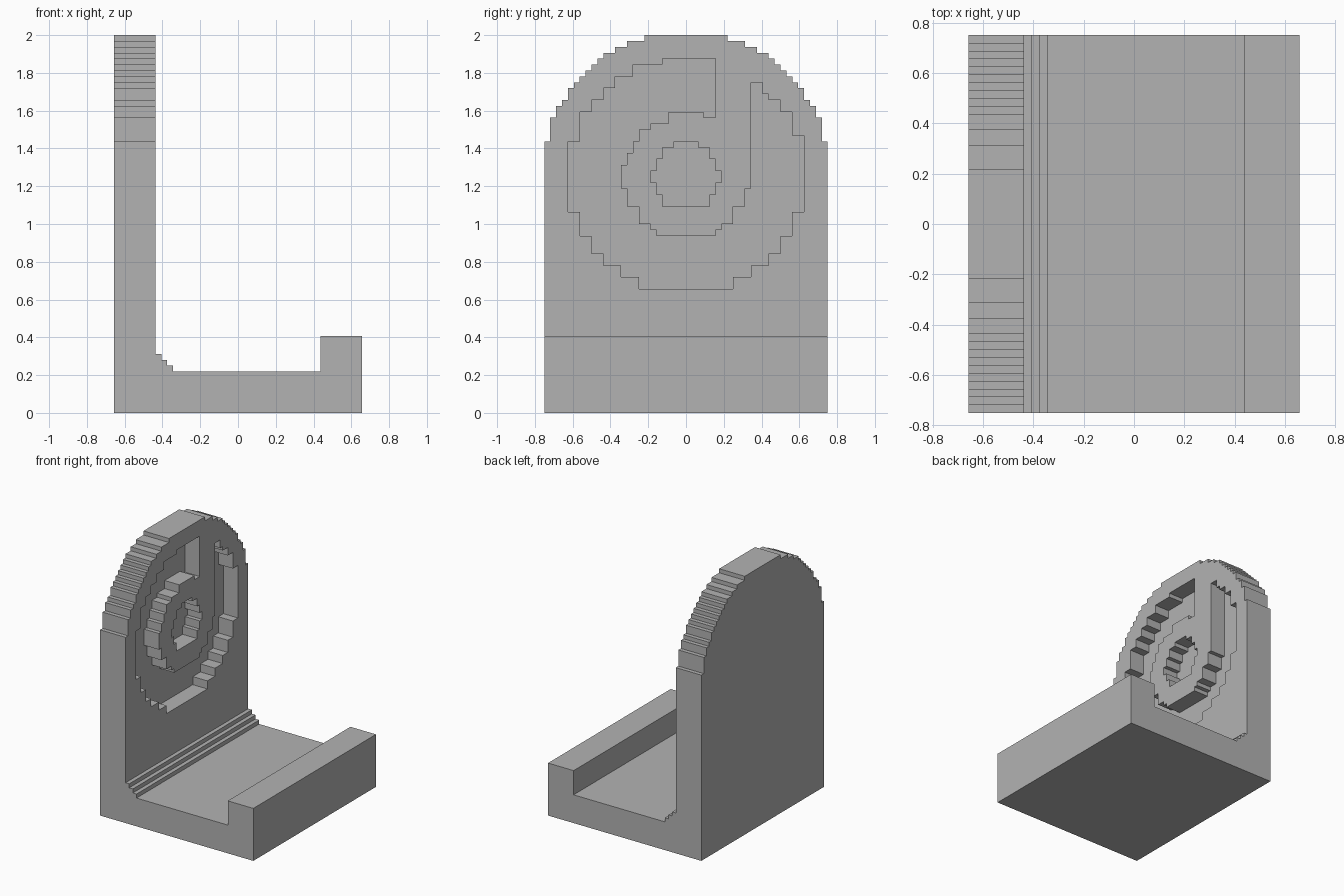
import bpy
import bmesh
from mathutils import Vector

UNIT = 1 / 32  # size of one stair step

if "Cube" in bpy.data.objects:
    bpy.data.objects.remove(bpy.data.objects["Cube"], do_unlink=True)

grey = bpy.data.materials.new("plain grey")
grey.use_nodes = True
colour = (0.45, 0.45, 0.45, 1)
grey.diffuse_color = colour
grey.node_tree.nodes["Principled BSDF"].inputs["Base Color"].default_value = colour


def flip(half):
    """Mirror a half outline that starts and ends with a sideways value."""
    return [-v if i % 2 == 0 else v for i, v in enumerate(reversed(half))]


def mirrored(bottom, half, top):
    return [bottom] + half + [top] + flip(half)


def stepped_prism(name, steps, axis, start, end):
    """Extrude a stepped outline; steps alternate height and sideways values."""
    bm = bmesh.new()
    verts = []
    for i, value in enumerate(steps):
        following = steps[(i + 1) % len(steps)]
        height, side = (value, following) if i % 2 == 0 else (following, value)
        point = (start, side, height) if axis == "x" else (side, start, height)
        verts.append(bm.verts.new(Vector(point) * UNIT))
    face = bm.faces.new(verts)
    made = bmesh.ops.extrude_face_region(bm, geom=[face])["geom"]
    offset = Vector((1, 0, 0) if axis == "x" else (0, 1, 0)) * (end - start) * UNIT
    moved = [g for g in made if isinstance(g, bmesh.types.BMVert)]
    bmesh.ops.translate(bm, verts=moved, vec=offset)
    bmesh.ops.recalc_face_normals(bm, faces=bm.faces)
    mesh = bpy.data.meshes.new(name)
    bm.to_mesh(mesh)
    bm.free()
    mesh.materials.append(grey)
    obj = bpy.data.objects.new(name, mesh)
    bpy.context.collection.objects.link(obj)
    return obj


def combine(target, cutter, operation):
    """Apply a boolean and discard the cutter."""
    cutter.hide_render = True
    mod = target.modifiers.new(operation.lower(), "BOOLEAN")
    mod.operation = operation
    mod.solver = "EXACT"
    mod.object = cutter
    bpy.context.view_layer.objects.active = target
    bpy.ops.object.modifier_apply(modifier=mod.name)
    bpy.data.objects.remove(cutter, do_unlink=True)


# Bracket: wall, stepped fillet, floor and raised lip
bracket = stepped_prism(
    "bracket",
    [0, 21, 13, 14, 7, -11, 8, -12, 9, -13, 10, -14, 70, -21],
    "y", -30, 30)

# Rounded top of the wall, also trimming the sides
arch_half = [24, 46, 23, 50, 22, 52, 21, 53, 20, 55, 19, 56, 18, 57, 17, 58,
             16, 59, 15, 60, 14, 61, 12, 62, 10, 63, 7]
arch = stepped_prism("arch_trim", mirrored(-4, arch_half, 64), "x", -30, 30)
combine(bracket, arch, "INTERSECT")

# Open ring groove in the wall, with a bridge left at the upper right
outer_low = [8, 23, 11, 25, 14, 27, 16, 30, 18, 34, 20]
outer_right = [47, 18, 51, 16, 53, 14, 54, 13, 56]
inner_low = [11, 38, 10, 35, 8, 32, 6, 31, 5]
inner_left = [42, -10, 44, -9, 46, -8, 48, -6, 49, -3, 51, 3, 50, 5]
outer_left = [60, -4, 59, -9, 57, -12, 55, -14, 53, -16, 51, -18, 46]
ring_steps = ([21] + outer_low + outer_right + mirrored(0, inner_low, 30)[1:]
              + inner_left + outer_left + flip(outer_low))
groove_floor, beyond_wall = -18, -12
ring = stepped_prism("ring_groove", ring_steps, "x", groove_floor, beyond_wall)
combine(bracket, ring, "DIFFERENCE")

# Central socket
socket_half = [4, 37, 5, 39, 6, 41, 5, 43, 4, 45, 2]
socket = stepped_prism("socket", mirrored(35, socket_half, 46), "x",
                       groove_floor, beyond_wall)
combine(bracket, socket, "DIFFERENCE")
